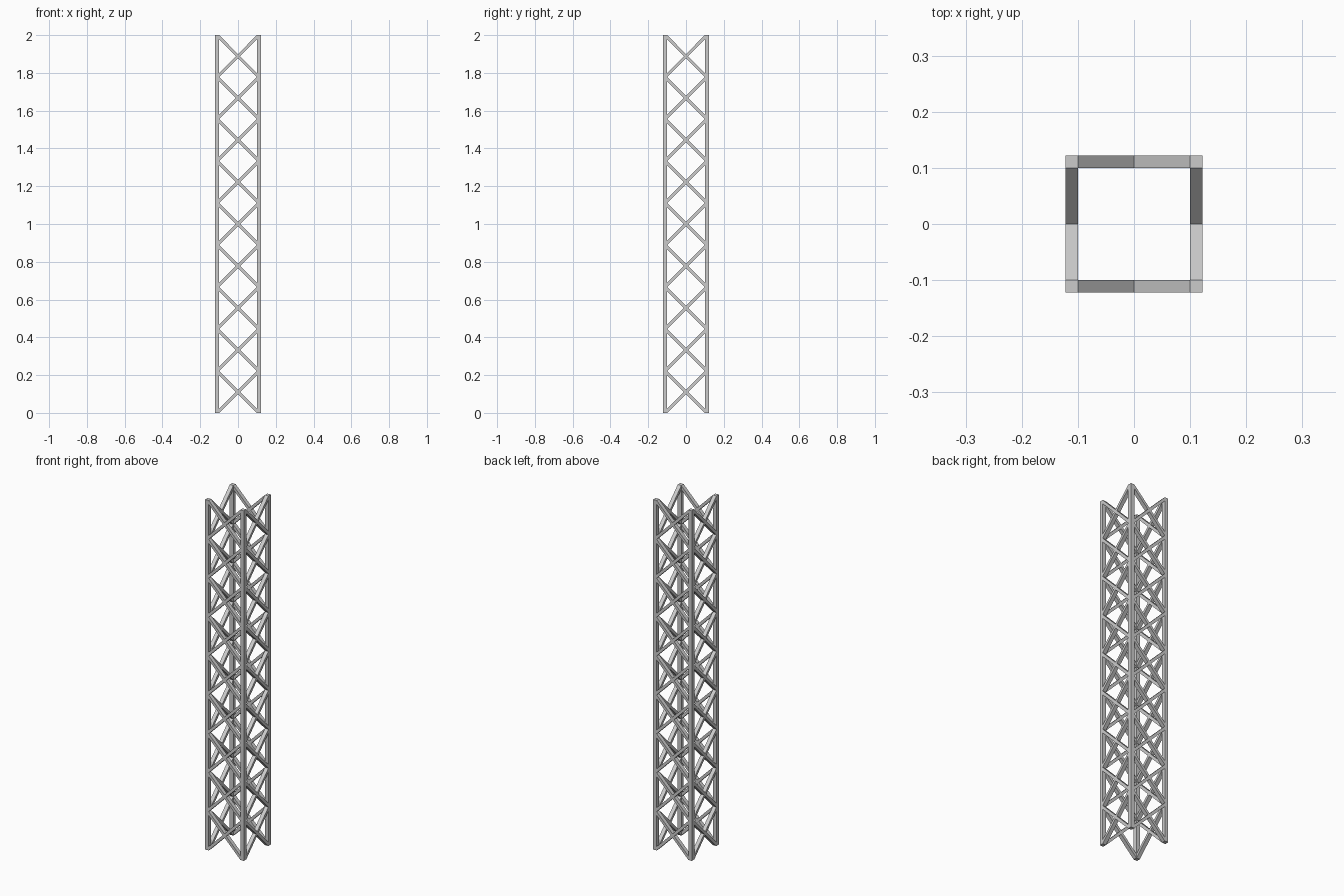
import bpy, bmesh
from mathutils import Matrix, Vector

if "Cube" in bpy.data.objects:
    bpy.data.objects.remove(bpy.data.objects["Cube"])

BAYS = 9
BAY = 2 / BAYS          # bay height
C = BAY / 2             # leg centre offset
R = C / 10              # half bar width


def bar(bm, a, b):
    """Square bar with horizontal ends, slanted from point a to point b."""
    a, b = Vector(a), Vector(b)
    d = b - a
    m = Matrix.Identity(4)
    m[0][0] = m[1][1] = 2 * R
    for i in range(3):
        m[i][2] = d[i]
        m[i][3] = (a[i] + b[i]) / 2
    bmesh.ops.create_cube(bm, size=1, matrix=m)


def finish(bm, name):
    bmesh.ops.recalc_face_normals(bm, faces=bm.faces)
    me = bpy.data.meshes.new(name)
    bm.to_mesh(me)
    bm.free()
    ob = bpy.data.objects.new(name, me)
    bpy.context.collection.objects.link(ob)


corners = [(-C, -C), (C, -C), (C, C), (-C, C)]
sides = ["front", "right", "back", "left"]

for i, side in enumerate(sides):
    p, q = corners[i], corners[(i + 1) % 4]

    # Upright leg
    bm = bmesh.new()
    bar(bm, (*p, 0), (*p, 2))
    finish(bm, f"leg_{i + 1}")

    # Crossed braces up one side
    bm = bmesh.new()
    for k in range(BAYS):
        z0, z1 = k * BAY, (k + 1) * BAY
        bar(bm, (*p, z0), (*q, z1))
        bar(bm, (*q, z0), (*p, z1))
    finish(bm, f"{side}_braces")
